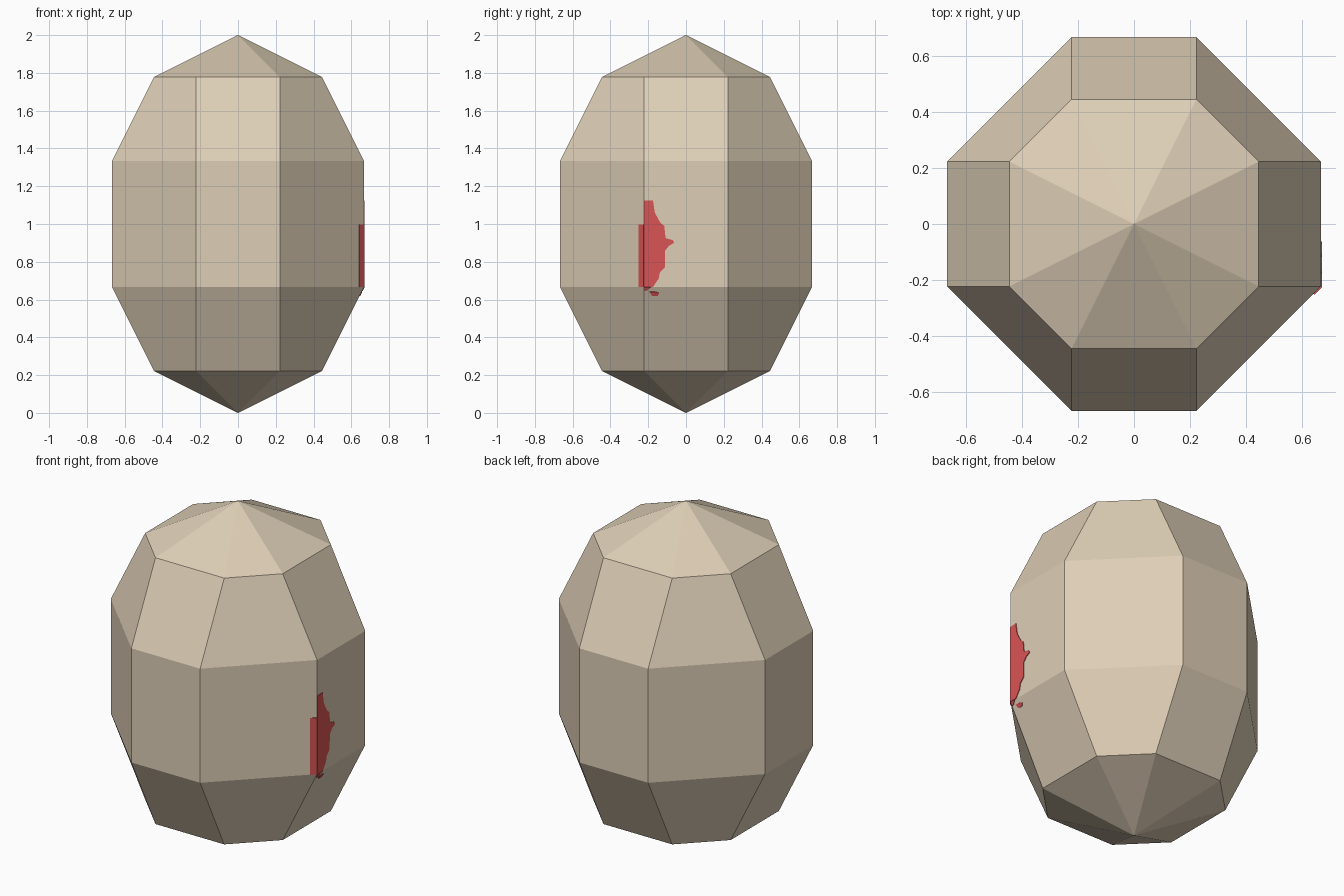
import bpy, bmesh
from mathutils import Vector

if "Cube" in bpy.data.objects:
    bpy.data.objects.remove(bpy.data.objects["Cube"])


def material(name, rgb):
    m = bpy.data.materials.new(name)
    m.diffuse_color = (*rgb, 1)
    m.use_nodes = True
    m.node_tree.nodes["Principled BSDF"].inputs["Base Color"].default_value = m.diffuse_color
    return m


shell_mat = material("cream shell", (0.73, 0.62, 0.47))
red_mat = material("red spot", (0.70, 0.09, 0.09))


def add_object(name, bm, mat):
    mesh = bpy.data.meshes.new(name)
    bm.to_mesh(mesh)
    bm.free()
    mesh.materials.append(mat)
    ob = bpy.data.objects.new(name, mesh)
    bpy.context.collection.objects.link(ob)
    return ob


# Egg body: four eight-sided rings closed by a point at each end
S = 2 / 9


def ring(bm, r, z):
    pts = [(r, -S), (r, S), (S, r), (-S, r), (-r, S), (-r, -S), (-S, -r), (S, -r)]
    return [bm.verts.new((x, y, z)) for x, y in pts]


bm = bmesh.new()
rings = [ring(bm, r, z) for r, z in
         ((2 * S, S), (3 * S, 3 * S), (3 * S, 6 * S), (2 * S, 8 * S))]
bottom, top = bm.verts.new((0, 0, 0)), bm.verts.new((0, 0, 2))
for i in range(8):
    j = (i + 1) % 8
    for a, b in zip(rings, rings[1:]):
        bm.faces.new((a[i], a[j], b[j], b[i]))
    bm.faces.new((bottom, rings[0][j], rings[0][i]))
    bm.faces.new((top, rings[-1][i], rings[-1][j]))
add_object("egg_body", bm, shell_mat)


# Red painted spot: thin plates lying on the shell, outlined in (y, z)
def shell_x(y, z):
    r = 3 * S - max(0, 3 * S - z) * 0.5
    return r - max(0, -S - y)


def spot(name, outline):
    bm = bmesh.new()
    f = bm.faces.new([bm.verts.new((shell_x(y, z), y, z)) for y, z in outline])
    f.normal_update()
    if f.normal.x < 0:
        f.normal_flip()
    ob = add_object(name, bm, red_mat)
    mod = ob.modifiers.new("thickness", 'SOLIDIFY')
    mod.thickness = 0.004
    mod.offset = 1


spot("spot_side", [
    (-S, 3 * S), (-0.175, 3 * S), (-0.145, 0.71), (-0.138, 0.745), (-0.112, 0.77),
    (-0.11, 0.86), (-0.09, 0.885), (-0.062, 0.9), (-0.07, 0.915), (-0.108, 0.925),
    (-0.115, 0.99), (-0.135, 1.005), (-0.165, 1.06), (-0.175, 1.125), (-S, 1.125)])
spot("spot_corner", [(-0.249, 3 * S), (-S, 3 * S), (-S, 0.998), (-0.249, 0.998)])
spot("spot_lower", [(-S, 3 * S), (-0.218, 0.645), (-0.205, 0.65), (-0.185, 3 * S)])
spot("spot_drip", [(-0.192, 0.642), (-0.18, 0.62), (-0.15, 0.62), (-0.143, 0.635),
                   (-0.165, 0.642)])
